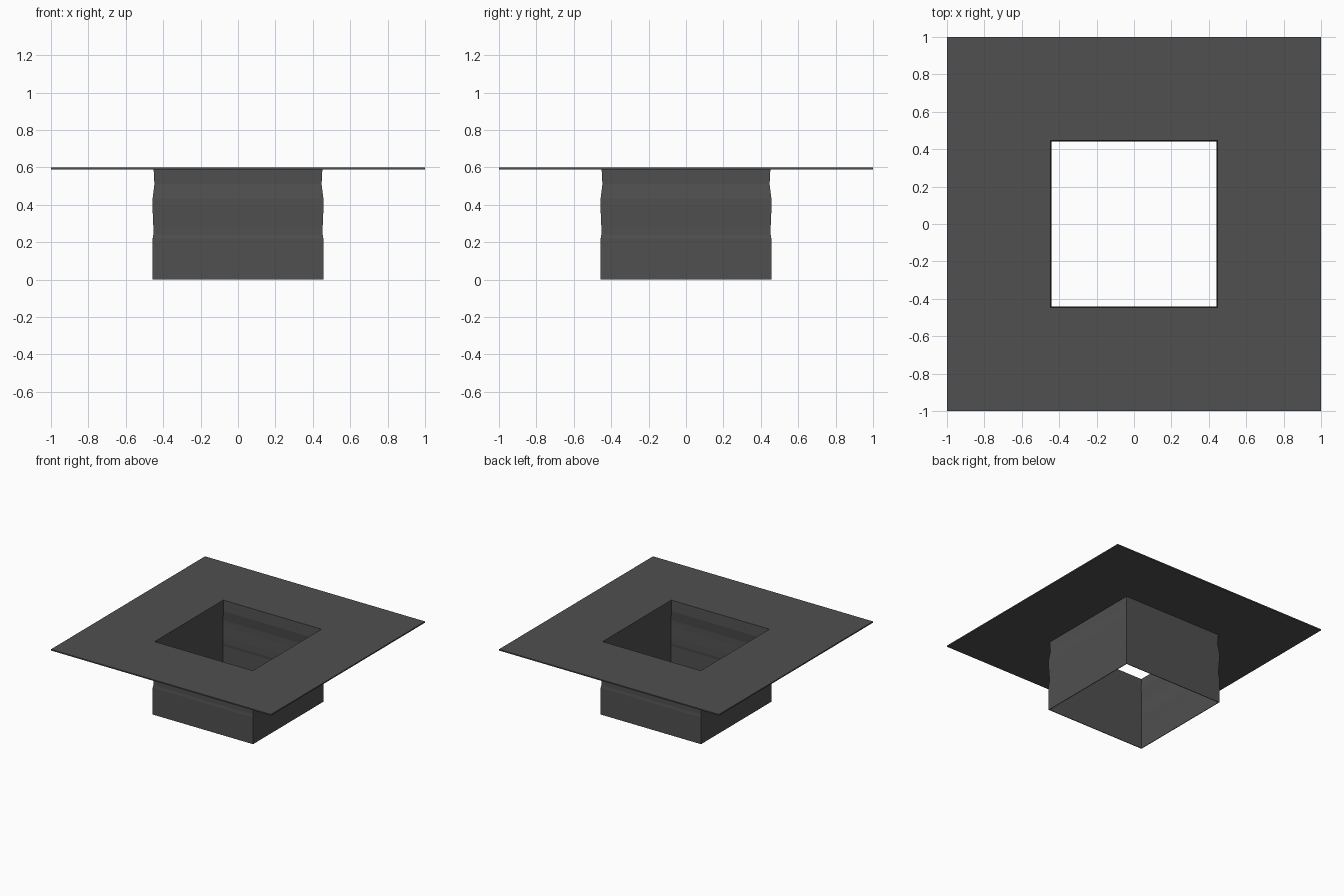
import bpy, bmesh

if "Cube" in bpy.data.objects:
    bpy.data.objects.remove(bpy.data.objects["Cube"])

metal = bpy.data.materials.new("dark grey")
metal.diffuse_color = (0.08, 0.08, 0.08, 1)
metal.use_nodes = True
metal.node_tree.nodes["Principled BSDF"].inputs["Base Color"].default_value = metal.diffuse_color


def square_sweep(name, profile):
    """Sweep a closed (half width, height) profile round a square."""
    bm = bmesh.new()
    rings = [[bm.verts.new((sx * r, sy * r, z))
              for sx, sy in ((-1, -1), (1, -1), (1, 1), (-1, 1))]
             for r, z in profile]
    for i, a in enumerate(rings):
        b = rings[(i + 1) % len(rings)]
        for k in range(4):
            j = (k + 1) % 4
            bm.faces.new((a[k], a[j], b[j], b[k]))
    bmesh.ops.recalc_face_normals(bm, faces=bm.faces)
    mesh = bpy.data.meshes.new(name)
    bm.to_mesh(mesh)
    bm.free()
    mesh.materials.append(metal)
    ob = bpy.data.objects.new(name, mesh)
    bpy.context.collection.objects.link(ob)
    return ob


# Thin sleeve wall with a shallow pinch and bulge, carrying a flat top flange
wall = 0.005
outer = [(0.456, 0), (0.456, 0.22), (0.453, 0.24), (0.453, 0.29),
         (0.457, 0.38), (0.457, 0.43), (0.447, 0.51), (0.451, 0.588)]
flange = [(1, 0.588), (1, 0.598)]
inner = [(r - wall, z) for r, z in reversed(outer[:-1])]
square_sweep("flanged_sleeve", outer + flange + [(0.446, 0.598)] + inner)
